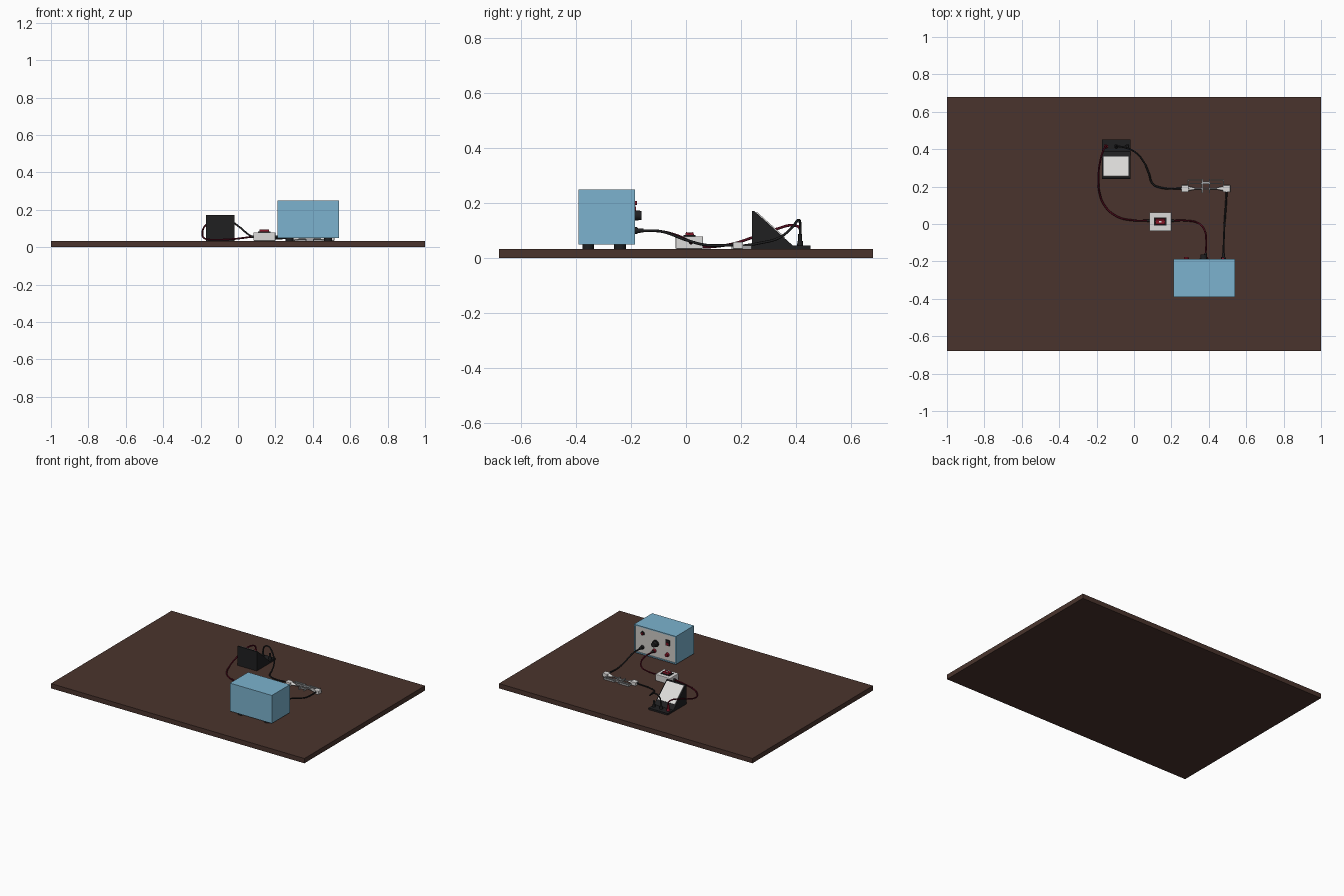
import bpy, bmesh, math
from mathutils import Vector

if "Cube" in bpy.data.objects:
    bpy.data.objects.remove(bpy.data.objects["Cube"])


def mat(name, r, g, b):
    m = bpy.data.materials.new(name)
    m.diffuse_color = (r, g, b, 1)
    m.use_nodes = True
    m.node_tree.nodes["Principled BSDF"].inputs["Base Color"].default_value = m.diffuse_color
    return m


BROWN = mat("board brown", 0.068, 0.034, 0.026)
BLUE = mat("case blue", 0.20, 0.45, 0.62)
GREY = mat("panel grey", 0.62, 0.60, 0.57)
BLACK = mat("black plastic", 0.014, 0.014, 0.015)
RED = mat("red plastic", 0.22, 0.008, 0.02)
WIRE_RED = mat("dark red wire", 0.085, 0.003, 0.012)
WHITE = mat("white plastic", 0.72, 0.71, 0.70)
METAL = mat("metal grey", 0.38, 0.39, 0.40)
T = 0.034  # board top height


def finish(name, bm, *mats):
    bmesh.ops.recalc_face_normals(bm, faces=bm.faces)
    me = bpy.data.meshes.new(name)
    bm.to_mesh(me)
    bm.free()
    ob = bpy.data.objects.new(name, me)
    bpy.context.collection.objects.link(ob)
    for m in mats:
        me.materials.append(m)
    return ob


def cube(lo, hi):
    bm = bmesh.new()
    bmesh.ops.create_cube(bm, size=1)
    for v in bm.verts:
        v.co = Vector([lo[i] if v.co[i] < 0 else hi[i] for i in range(3)])
    return bm


def box(name, lo, hi, m, bevel=0):
    ob = finish(name, cube(lo, hi), m)
    if bevel:
        b = ob.modifiers.new("bevel", 'BEVEL')
        b.width, b.segments = bevel, 2
    return ob


def rod(name, a, b, r1, r2, m, n=20):
    """Round or tapered bar from point a to point b."""
    a, b = Vector(a), Vector(b)
    bm = bmesh.new()
    bmesh.ops.create_cone(bm, cap_ends=True, segments=n, radius1=r1, radius2=r2, depth=(b - a).length)
    ob = finish(name, bm, m)
    ob.rotation_mode = 'QUATERNION'
    ob.rotation_quaternion = Vector((0, 0, 1)).rotation_difference(b - a)
    ob.location = (a + b) / 2
    for f in ob.data.polygons:
        f.use_smooth = len(f.vertices) == 4
    return ob


def prism(name, profile, x0, x1, m):
    """Side profile of (y, z) points drawn out along x."""
    bm = bmesh.new()
    f = bm.faces.new([bm.verts.new((x0, y, z)) for y, z in profile])
    ext = bmesh.ops.extrude_face_region(bm, geom=[f])['geom']
    bmesh.ops.translate(bm, vec=(x1 - x0, 0, 0), verts=[g for g in ext if isinstance(g, bmesh.types.BMVert)])
    return finish(name, bm, m)


def wire(name, pts, m, r=0.0048):
    cu = bpy.data.curves.new(name, 'CURVE')
    cu.dimensions = '3D'
    cu.bevel_depth, cu.bevel_resolution, cu.resolution_u = r, 2, 8
    cu.use_fill_caps = True
    sp = cu.splines.new('BEZIER')
    sp.bezier_points.add(len(pts) - 1)
    for p, co in zip(sp.bezier_points, pts):
        p.co = co
        p.handle_left_type = p.handle_right_type = 'AUTO'
    tmp = bpy.data.objects.new(name + "_path", cu)
    me = bpy.data.meshes.new_from_object(tmp)
    bpy.data.objects.remove(tmp)
    me.materials.clear()
    me.materials.append(m)
    for f in me.polygons:
        f.use_smooth = True
    bpy.context.collection.objects.link(bpy.data.objects.new(name, me))


# Base board
box("base_board", (-1, -0.68, 0), (1, 0.68, T), BROWN)

# Power supply case with a recessed grey panel facing +y
bm = cube((0.21, -0.39, 0.05), (0.54, -0.186, 0.25))
bm.normal_update()
panel = max(bm.faces, key=lambda f: f.normal.y)
bmesh.ops.inset_region(bm, faces=[panel], thickness=0.011)
for v in panel.verts:
    v.co.y -= 0.0005
ext = bmesh.ops.extrude_face_region(bm, geom=[panel])['geom']
bmesh.ops.delete(bm, geom=[panel], context='FACES_ONLY')
for g in ext:
    if isinstance(g, bmesh.types.BMVert):
        g.co.y -= 0.006
    elif isinstance(g, bmesh.types.BMFace):
        g.material_index = 1
finish("power_supply_case", bm, BLUE, GREY)
for x in (0.275, 0.482):
    for y in (-0.356, -0.24):
        rod("case_foot", (x, y, T), (x, y, 0.051), 0.021, 0.021, BLACK)

# Panel controls: lamp, dial, rocker and three sockets
P = -0.193
rod("lamp_collar", (0.475, P, 0.2), (0.475, P + 0.007, 0.2), 0.014, 0.014, BLACK)
rod("lamp", (0.475, P, 0.2), (0.475, P + 0.014, 0.2), 0.010, 0.007, RED)
rod("dial_skirt", (0.373, P, 0.155), (0.373, P + 0.008, 0.155), 0.024, 0.024, BLACK)
rod("dial", (0.373, P, 0.155), (0.373, P + 0.031, 0.155), 0.018, 0.017, BLACK)
box("rocker_frame", (0.262, P, 0.165), (0.292, P + 0.007, 0.205), BLACK)
box("rocker", (0.267, P, 0.17), (0.287, P + 0.011, 0.188), RED)
for x, m in ((0.478, BLACK), (0.383, RED), (0.28, RED)):
    rod("socket", (x, P, 0.1), (x, P + 0.016, 0.1), 0.014, 0.012, m)
for x in (0.478, 0.383):
    rod("plug", (x, P, 0.1), (x, -0.155, 0.1), 0.010, 0.007, BLACK)

# Push switch box
box("switch_box", (0.083, -0.038, T), (0.2, 0.062, 0.079), WHITE, 0.003)
box("switch_frame", (0.106, -0.009, 0.078), (0.175, 0.035, 0.084), BLACK)
prism("switch_rocker", [(-0.004, 0.08), (0.03, 0.08), (0.026, 0.095), (0.013, 0.091), (0, 0.095)],
      0.116, 0.165, RED)
box("switch_mark", (0.135, 0.009, 0.089), (0.147, 0.017, 0.0945), WHITE)
for x0, x1 in ((0.07, 0.085), (0.198, 0.213)):
    rod("switch_terminal", (x0, 0.018, 0.056), (x1, 0.018, 0.056), 0.007, 0.007, BLACK)

# Meter: sloped wedge with a foot, white face plate and three posts
prism("meter_body", [(0.24, T), (0.24, 0.172), (0.247, 0.172), (0.388, 0.046), (0.452, 0.046), (0.452, T)],
      -0.172, -0.02, BLACK)
s = Vector((0.141, -0.126)).normalized()
n = Vector((-s.y, s.x))
top = Vector((0.247, 0.172))
a, b = top + s * 0.010, top + s * 0.150
prism("meter_face", [a - n * 0.002, a + n * 0.004, b + n * 0.004, b - n * 0.002], -0.164, -0.029, WHITE)
for x, m in ((-0.150, RED), (-0.094, BLACK), (-0.037, BLACK)):
    rod("meter_post_base", (x, 0.415, 0.045), (x, 0.415, 0.062), 0.011, 0.010, m)
    rod("meter_post", (x, 0.415, 0.06), (x, 0.415, 0.088), 0.007, 0.007, m)

# Test holder: two mirrored terminals with clips and thin metal strips
CX = 0.384
for side in (-1, 1):
    def strip(name, x0, x1, y0, y1, z0=T, z1=0.046):
        xa, xb = sorted((CX + side * x0, CX + side * x1))
        box(name, (xa, y0, z0), (xb, y1, z1), METAL)
    xa, xb = sorted((CX + side * 0.092, CX + side * 0.131))
    box("terminal_block", (xa, 0.170, T), (xb, 0.208, 0.059), WHITE, 0.003)
    rod("clip_cone", (CX + side * 0.092, 0.189, 0.047), (CX + side * 0.06, 0.189, 0.045), 0.012, 0.005, WHITE)
    rod("clip_rod", (CX + side * 0.06, 0.189, 0.045), (CX + side * 0.022, 0.189, 0.045), 0.004, 0.004, METAL, 10)
    strip("outer_strip", 0.025, 0.096, 0.232, 0.239)
    strip("inner_strip", 0.018, 0.085, 0.215, 0.220)
    strip("cross_leg", 0.016, 0.023, 0.166, 0.240)
    strip("end_leg", 0.092, 0.098, 0.205, 0.239)
box("centre_strip_back", (CX - 0.02, 0.214, T), (CX + 0.02, 0.226, 0.046), METAL)
box("centre_strip_front", (CX - 0.02, 0.184, T), (CX + 0.02, 0.190, 0.046), METAL)

# Leads
wire("lead_supply_to_holder", [(0.478, -0.16, 0.1), (0.480, -0.09, 0.097), (0.484, 0, 0.066),
     (0.489, 0.07, 0.048), (0.493, 0.13, 0.046), (0.495, 0.175, 0.048)], BLACK)
wire("lead_holder_to_meter", [(0.255, 0.189, 0.048), (0.15, 0.193, 0.044), (0.1, 0.215, 0.046),
     (0.08, 0.27, 0.055), (0.05, 0.335, 0.072), (0.005, 0.385, 0.11), (-0.045, 0.408, 0.138),
     (-0.082, 0.415, 0.125), (-0.094, 0.415, 0.085)], BLACK)
wire("lead_supply_to_switch", [(0.383, -0.16, 0.1), (0.386, -0.09, 0.097), (0.378, -0.035, 0.083),
     (0.345, 0.004, 0.066), (0.28, 0.018, 0.057), (0.208, 0.018, 0.056)], WIRE_RED)
wire("lead_switch_to_meter", [(0.075, 0.018, 0.056), (-0.01, 0.02, 0.045), (-0.09, 0.04, 0.040),
     (-0.155, 0.095, 0.041), (-0.185, 0.17, 0.052), (-0.190, 0.25, 0.078), (-0.182, 0.33, 0.106),
     (-0.165, 0.39, 0.119), (-0.153, 0.413, 0.109), (-0.150, 0.415, 0.085)], WIRE_RED)
